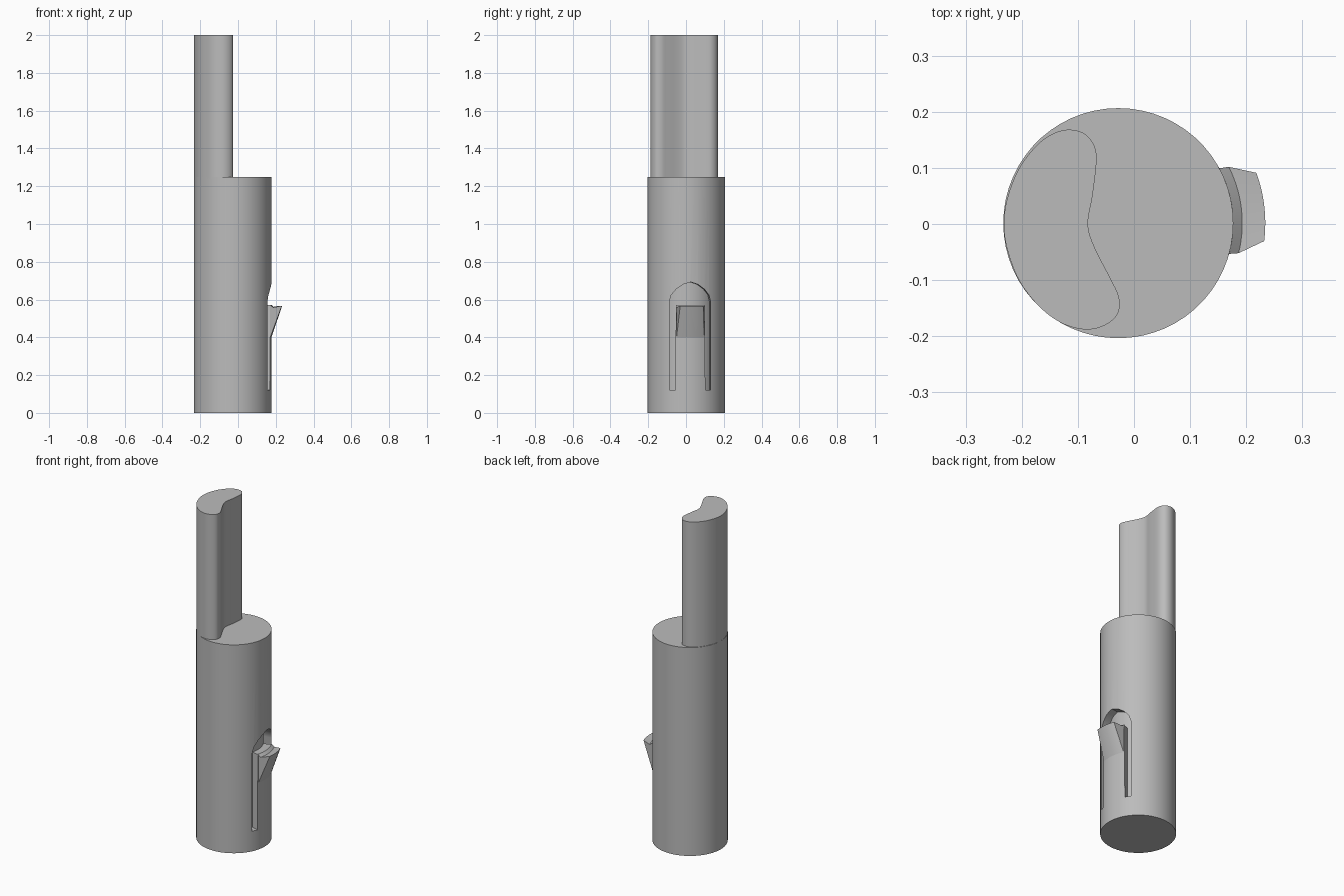
import bpy, bmesh
from math import sin, cos, radians
from mathutils import Vector, Matrix

cube = bpy.data.objects.get("Cube")
if cube:
    bpy.data.objects.remove(cube, do_unlink=True)

AXIS = Matrix.Translation((-0.028, 0.0015, 0))
CLIP = AXIS @ Matrix.Rotation(radians(6.5), 4, "Z")
R, CORE_R, BODY_H = 0.205, 0.16, 1.25

grey = bpy.data.materials.new("plain grey")
grey.use_nodes = True
grey.diffuse_color = (0.5, 0.5, 0.5, 1)
grey.node_tree.nodes["Principled BSDF"].inputs["Base Color"].default_value = (0.5, 0.5, 0.5, 1)


def finish(name, bm, matrix=None):
    bmesh.ops.recalc_face_normals(bm, faces=bm.faces)
    mesh = bpy.data.meshes.new(name)
    bm.to_mesh(mesh)
    bm.free()
    mesh.materials.append(grey)
    if matrix:
        mesh.transform(matrix)
    obj = bpy.data.objects.new(name, mesh)
    bpy.context.collection.objects.link(obj)
    return obj


def smooth(obj):
    bpy.ops.object.select_all(action="DESELECT")
    obj.select_set(True)
    bpy.context.view_layer.objects.active = obj
    bpy.ops.object.shade_smooth_by_angle(angle=radians(30))


def prism(name, points, offset, matrix=None):
    """Extrude a closed flat outline along an offset."""
    bm = bmesh.new()
    face = bm.faces.new([bm.verts.new(p) for p in points])
    moved = bmesh.ops.extrude_face_region(bm, geom=[face])["geom"]
    bmesh.ops.translate(bm, vec=offset, verts=[v for v in moved if isinstance(v, bmesh.types.BMVert)])
    return finish(name, bm, matrix)


def cylinder(name, radius, z0, z1):
    ring = [(radius * cos(radians(a)), radius * sin(radians(a)), z0) for a in range(0, 360, 6)]
    return prism(name, ring, (0, 0, z1 - z0), AXIS)


def sector(name, profile, steps=10):
    """Sweep a (radius, height, half angle) profile around the axis."""
    bm = bmesh.new()
    rows = []
    for i in range(steps + 1):
        f = 2 * i / steps - 1
        rows.append([bm.verts.new((r * cos(radians(a * f)), r * sin(radians(a * f)), z))
                     for r, z, a in profile])
    n = len(profile)
    for a, b in zip(rows, rows[1:]):
        for j in range(n):
            k = (j + 1) % n
            bm.faces.new((a[j], a[k], b[k], b[j]))
    bm.faces.new(rows[0])
    bm.faces.new(rows[-1])
    return finish(name, bm, CLIP)


def closed_spline(points, steps=6):
    """Smooth closed outline through the given points."""
    out, n = [], len(points)
    for i in range(n):
        a, b, c, d = (Vector(points[(i + k) % n]) for k in (-1, 0, 1, 2))
        for s in range(steps):
            t = s / steps
            out.append(0.5 * (2 * b + (c - a) * t + (2 * a - 5 * b + 4 * c - d) * t ** 2
                              + (3 * b - a - 3 * c + d) * t ** 3))
    return out


# Round body with a pointed-arch opening
body = cylinder("body", R, 0, BODY_H)
half_arch = [(0.11, 0.12), (0.11, 0.59), (0.1, 0.625), (0.075, 0.655), (0.04, 0.68)]
arch = half_arch + [(0, 0.693)] + [(-y, z) for y, z in reversed(half_arch)]
cutter = prism("arch_cutter", [(0.09, y, z) for y, z in arch], (0.3, 0, 0), CLIP)
cutter.hide_render = True
cutter.hide_viewport = True
cut = body.modifiers.new("arch", "BOOLEAN")
cut.object = cutter
cut.solver = "EXACT"
bpy.context.view_layer.update()
bpy.context.view_layer.objects.active = body
bpy.ops.object.modifier_apply(modifier=cut.name)
bpy.data.objects.remove(cutter, do_unlink=True)
smooth(body)

# Inner core seen behind the slots
smooth(cylinder("inner_core", CORE_R, 0.02, 1.2))

# Spring arm and its flared catch
smooth(sector("spring_arm", [(0.15, 0.11, 23), (0.15, 0.57, 23), (R, 0.57, 22), (R, 0.11, 23)]))
smooth(sector("spring_catch", [(0.19, 0.39, 22), (0.19, 0.57, 22), (R, 0.572, 22), (0.221, 0.558, 20.5),
                               (0.262, 0.567, 13.5), (R, 0.4, 21)]))

# Upright blade with an S-shaped face
outline = [(-0.12, 0.168), (-0.09, 0.162), (-0.071, 0.14), (-0.067, 0.11), (-0.074, 0.05),
           (-0.082, 0), (-0.071, -0.04), (-0.043, -0.095), (-0.027, -0.13), (-0.029, -0.16),
           (-0.053, -0.181), (-0.088, -0.188), (-0.13, -0.176), (-0.17, -0.146), (-0.205, -0.1),
           (-0.226, -0.045), (-0.232, 0), (-0.226, 0.045), (-0.207, 0.095), (-0.18, 0.133),
           (-0.152, 0.157)]
blade = [(p.x, p.y, BODY_H - 0.01) for p in closed_spline(outline)]
smooth(prism("blade", blade, (0, 0, 2 - BODY_H + 0.01)))
